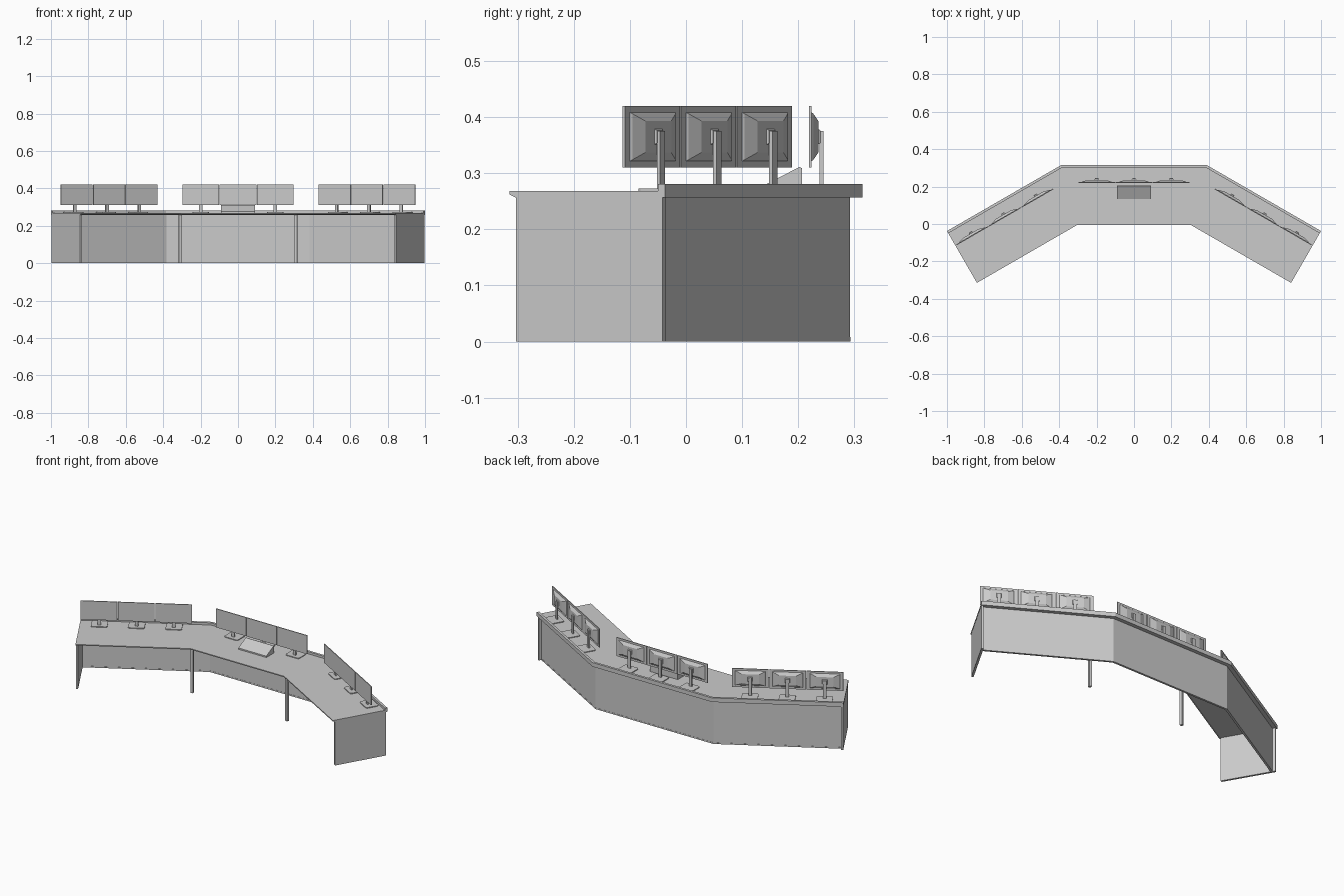
import bpy, bmesh, math
from mathutils import Matrix, Vector

if "Cube" in bpy.data.objects:
    bpy.data.objects.remove(bpy.data.objects["Cube"])

grey = bpy.data.materials.new("light_grey")
grey.diffuse_color = (0.6, 0.6, 0.6, 1)
grey.use_nodes = True
grey.node_tree.nodes["Principled BSDF"].inputs["Base Color"].default_value = grey.diffuse_color

T15 = math.tan(math.radians(15))
C30, S30 = math.cos(math.radians(30)), 0.5


def finish(name, bm, matrix=None):
    bmesh.ops.recalc_face_normals(bm, faces=bm.faces)
    me = bpy.data.meshes.new(name)
    bm.to_mesh(me)
    bm.free()
    me.materials.append(grey)
    ob = bpy.data.objects.new(name, me)
    if matrix:
        ob.matrix_world = matrix
    bpy.context.collection.objects.link(ob)
    return ob


def loft(name, rings, matrix=None):
    """Closed solid through rings of equal point count."""
    bm = bmesh.new()
    vs = [[bm.verts.new(p) for p in r] for r in rings]
    n = len(vs[0])
    for a, b in zip(vs, vs[1:]):
        for i in range(n):
            j = (i + 1) % n
            bm.faces.new((a[i], a[j], b[j], b[i]))
    bm.faces.new(vs[0])
    bm.faces.new(vs[-1])
    return finish(name, bm, matrix)


def box(name, lo, hi, matrix=None):
    (x0, y0, z0), (x1, y1, z1) = lo, hi
    return loft(name, [[(x0, y0, z), (x1, y0, z), (x1, y1, z), (x0, y1, z)]
                       for z in (z0, z1)], matrix)


def path(s, end=0.0):
    """Bent desk line, s inward from the back edge, end = inset of both ends."""
    xe = 1.0 - S30 * s - C30 * end
    ye = -0.0375 - C30 * s + S30 * end
    xc, yc = 0.39 - T15 * s, 0.3145 - s
    return [(-xe, ye), (-xc, yc), (xc, yc), (xe, ye)]


def sweep(name, profile, end=0.0):
    """Sweep an (offset, height) profile along the bent desk line."""
    lines = [(path(s, end), z) for s, z in profile]
    return loft(name, [[(*p[i], z) for p, z in lines] for i in range(4)])


# Desk top with undercut front edge, raised back ledge, modesty panel
sweep("desk_top", [(0.012, 0.268), (0.012, 0.257), (0.308, 0.257),
                   (0.32, 0.262), (0.32, 0.268)])
sweep("back_ledge", [(0, 0.257), (0, 0.281), (0.014, 0.281), (0.014, 0.257)])
sweep("back_panel", [(0.022, 0.0), (0.022, 0.257), (0.032, 0.257), (0.032, 0.0)], 0.012)
sweep("bottom_rail", [(0.021, 0.0), (0.021, 0.008), (0.033, 0.008), (0.033, 0.0)], 0.012)

# End panels and front legs
for side, label in ((-1, "left"), (1, "right")):
    a, b = path(0.006, 0.001)[3], path(0.307, 0.001)[3]
    c, d = path(0.307, 0.013)[3], path(0.006, 0.013)[3]
    loft("end_panel_" + label,
         [[(side * x, y, z) for x, y in (a, b, c, d)] for z in (0, 0.2575)])
    x, y = path(0.300)[2]
    m = Matrix.Translation((side * x, y, 0)) @ Matrix.Rotation(-side * math.radians(15), 4, 'Z')
    box("front_leg_" + label, (-0.0075, -0.0075, 0), (0.0075, 0.0075, 0.2575), m)

# Sloped console on the middle desk
loft("sloped_console", [[(x, 0.134, 0.268), (x, 0.134, 0.276), (x, 0.202, 0.311),
                         (x, 0.207, 0.309), (x, 0.207, 0.268)] for x in (-0.091, 0.091)])


def rect(w, h, y, zc=0.365):
    return [(-w, y, zc - h), (w, y, zc - h), (w, y, zc + h), (-w, y, zc + h)]


def monitor(tag, m):
    # Thin screen, tapered rear housing and mount
    loft("screen_" + tag, [rect(0.098, 0.055, 0), rect(0.098, 0.055, 0.005)], m)
    loft("rear_housing_" + tag, [rect(0.082, 0.044, 0.0045), rect(0.077, 0.041, 0.008),
                                 rect(0.046, 0.028, 0.017)], m)
    loft("mount_" + tag, [rect(0.014, 0.014, 0.0165), rect(0.011, 0.011, 0.0205)], m)
    # Post and base with clipped corners
    box("post_" + tag, (-0.009, 0.019, 0.27), (0.009, 0.026, 0.375), m)
    w, y0, y1, c = 0.044, -0.003, 0.072, 0.009
    base = [(-w + c, y0), (w - c, y0), (w - 0.003, y0 + 0.003), (w, y0 + c),
            (w, y1 - c), (w - 0.003, y1 - 0.003), (w - c, y1), (-w + c, y1),
            (-w + 0.003, y1 - 0.003), (-w, y1 - c), (-w, y0 + c), (-w + 0.003, y0 + 0.003)]
    loft("base_" + tag, [[(x, y, z) for x, y in base] for z in (0.2675, 0.2725)], m)


# Three groups of three monitors
for group, x, y, ang in (("left", -0.689, 0.036, 30), ("middle", 0, 0.219, 0),
                         ("right", 0.689, 0.036, -30)):
    for i in (-1, 0, 1):
        m = (Matrix.Translation((x, y, 0)) @ Matrix.Rotation(math.radians(ang), 4, 'Z')
             @ Matrix.Translation((i * 0.2, 0, 0)))
        monitor(f"{group}_{i + 2}", m)
